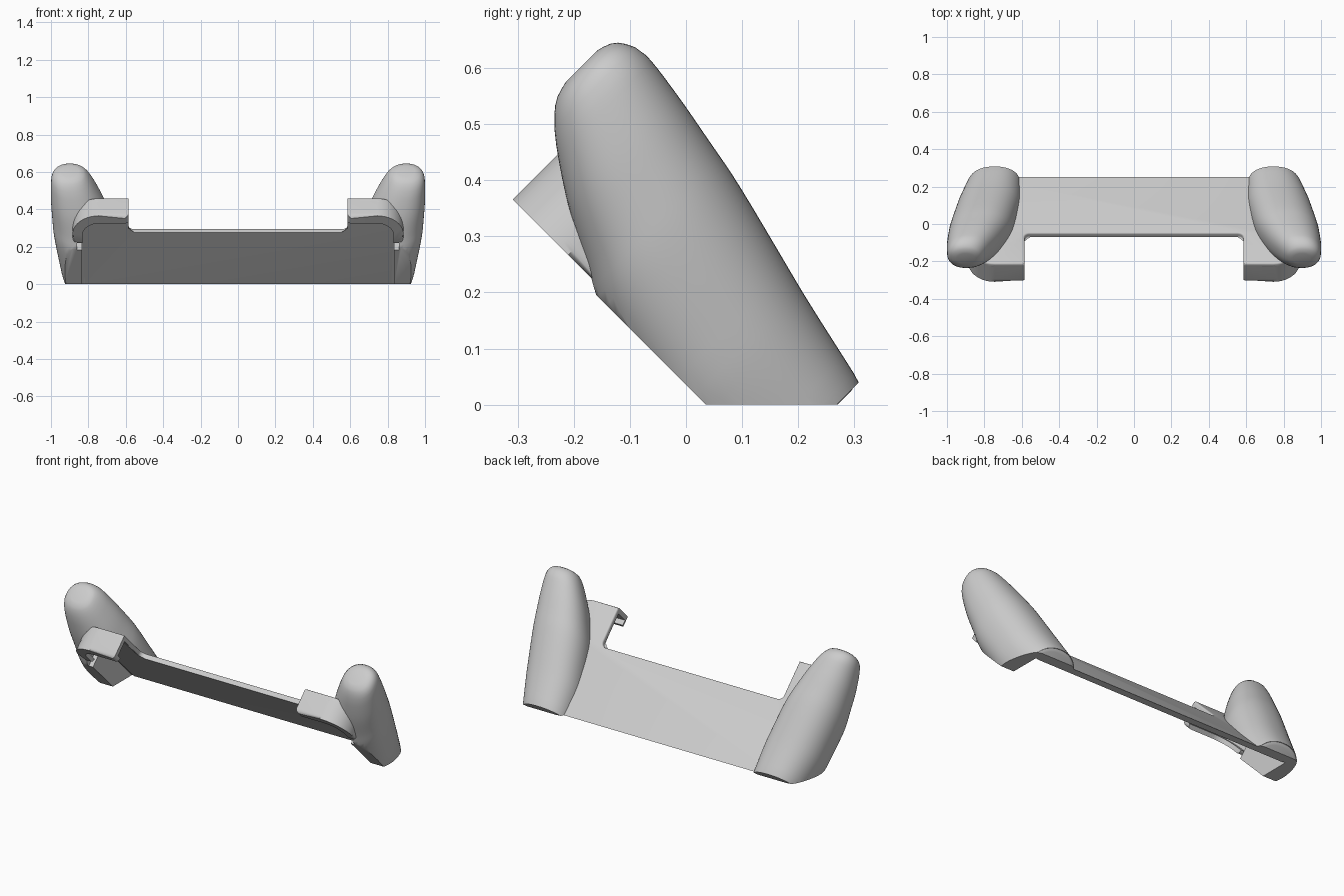
import bpy, bmesh, math
from mathutils import Vector

if "Cube" in bpy.data.objects:
    bpy.data.objects.remove(bpy.data.objects["Cube"])

grey = bpy.data.materials.new("light grey plastic")
grey.use_nodes = True
grey.diffuse_color = (0.6, 0.6, 0.6, 1)
grey.node_tree.nodes["Principled BSDF"].inputs["Base Color"].default_value = (0.6, 0.6, 0.6, 1)

S = math.sqrt(0.5)


def tilt(x, v, w):
    """x across, v up the leaning plate, w out of its back."""
    return Vector((x, (w - v) * S, (w + v) * S))


def finish(name, bm, helper=False):
    bmesh.ops.recalc_face_normals(bm, faces=bm.faces)
    mesh = bpy.data.meshes.new(name)
    bm.to_mesh(mesh)
    bm.free()
    obj = bpy.data.objects.new(name, mesh)
    bpy.context.collection.objects.link(obj)
    mesh.materials.append(grey)
    if helper:
        obj.hide_render = True
        obj.hide_viewport = True
        obj.display_type = 'WIRE'
    return obj


def extrude(name, profile, w0, w1, front=0, back=0, helper=False):
    """Extrude an (x, v) outline from w0 to w1, rounding the front or back rim."""
    bm = bmesh.new()
    lo = [bm.verts.new(tilt(x, v, w0)) for x, v in profile]
    hi = [bm.verts.new(tilt(x, v, w1)) for x, v in profile]
    bm.faces.new(lo)
    bm.faces.new(hi)
    n = len(lo)
    for i in range(n):
        j = (i + 1) % n
        bm.faces.new((lo[i], lo[j], hi[j], hi[i]))
    for ring, size in ((lo, front), (hi, back)):
        if size:
            rim = [bm.edges.get((ring[i], ring[(i + 1) % n])) for i in range(n)]
            bmesh.ops.bevel(bm, geom=rim, offset=size, segments=4, profile=0.5, affect='EDGES')
    return finish(name, bm, helper)


def arc(cx, cv, r, a0, a1, n=10):
    angles = [math.radians(a0 + (a1 - a0) * i / n) for i in range(n + 1)]
    return [(cx + r * math.cos(a), cv + r * math.sin(a)) for a in angles]


def both_sides(half):
    return half + [(-x, v) for x, v in reversed(half)]


def cut(obj, *cutters):
    for c in cutters:
        mod = obj.modifiers.new(c.name, 'BOOLEAN')
        mod.object = c
        mod.operation = 'DIFFERENCE'
        mod.solver = 'EXACT'


def mirror(obj):
    mod = obj.modifiers.new("mirror", 'MIRROR')
    mod.use_axis[0] = True


def smooth(obj, angle):
    bpy.ops.object.select_all(action='DESELECT')
    obj.select_set(True)
    bpy.context.view_layer.objects.active = obj
    # Bake the cuts first so that the sharp edges are found on the final shape
    for mod in list(obj.modifiers):
        bpy.ops.object.modifier_apply(modifier=mod.name)
    bpy.ops.object.shade_smooth_by_angle(angle=math.radians(angle))


# Cutters: the floor, the device pocket, the opening inside the lips, the front plane
bm = bmesh.new()
bmesh.ops.create_cube(bm, size=4)
bmesh.ops.translate(bm, verts=bm.verts, vec=(0, 0, -2))
floor = finish("floor_cutter", bm, True)
pocket_half = [(0.835, -0.6), (0.835, 0.235), (0.862, 0.235)] + arc(0.742, 0.33, 0.12, 0, 90)
pocket = extrude("pocket_cutter", both_sides(pocket_half), 0.065, 0.15, helper=True)
grip_pocket = extrude("grip_pocket_cutter", both_sides(pocket_half), -0.6, 0.15, helper=True)
opening_half = [(0.835, -0.6)] + arc(0.742, 0.33, 0.09, 0, 90)
opening = extrude("opening_cutter", both_sides(opening_half), -0.6, 0.07, helper=True)
front = extrude("front_cutter", [(-2, -2), (2, -2), (2, 2), (-2, 2)], -2, 0.025, helper=True)

# Back plate with an upward arm at each end
outer = arc(0.745, 0.337, 0.14, 0, 90)
plate_half = ([(0.82, -0.4), (0.82, 0.26), (0.885, 0.26)] + outer + [(0.585, 0.477)]
              + arc(0.555, 0.275, 0.03, 0, -90, 6))
plate = extrude("back_plate", both_sides(plate_half), 0.147, 0.177, 0.008, 0.01)
cut(plate, floor)
smooth(plate, 35)

# Hooked ears at the top corners
ear = extrude("corner_hooks", [(0.585, 0.26), (0.885, 0.26)] + outer + [(0.585, 0.477)],
              0.04, 0.165, front=0.02)
cut(ear, pocket, opening)
mirror(ear)
smooth(ear, 35)

# Handles: (v, inner x, outer x, front w, back w) at each station
stations = [
    (-0.191, 0.615, 0.875, -0.03, 0.225),
    (-0.186, 0.604, 0.888, -0.045, 0.243),
    (-0.172, 0.600, 0.897, -0.05, 0.251),
    (0.0, 0.607, 0.945, -0.05, 0.290),
    (0.2, 0.645, 0.982, 0.0, 0.341),
    (0.3, 0.680, 0.993, 0.05, 0.361),
    (0.4, 0.725, 1.0, 0.103, 0.379),
    (0.49, 0.775, 1.0, 0.163, 0.390),
    (0.53, 0.803, 0.992, 0.198, 0.379),
    (0.55, 0.825, 0.972, 0.226, 0.360),
    (0.558, 0.852, 0.945, 0.255, 0.335),
]


def blend(p, q, r, s, t):
    return [0.5 * (2 * b + (c - a) * t + (2 * a - 5 * b + 4 * c - d) * t * t
                   + (3 * b - a - 3 * c + d) * t ** 3) for a, b, c, d in zip(p, q, r, s)]


def section(x0, x1, w0, w1, count=56, power=2.25):
    points = []
    for i in range(count):
        a = math.tau * i / count
        c, s = math.cos(a), math.sin(a)
        x = (x0 + x1) / 2 + (x1 - x0) / 2 * math.copysign(abs(c) ** (2 / power), c)
        w = (w0 + w1) / 2 + (w1 - w0) / 2 * math.copysign(abs(s) ** (2 / power), s)
        points.append((x, w))
    return points


rows = []
last = len(stations) - 1
for i in range(last):
    p, s = stations[max(i - 1, 0)], stations[min(i + 2, last)]
    q, r = stations[i], stations[i + 1]
    if r[0] - q[0] > 0.1:  # long spans: keep the tangents even
        p = [2 * b - c for b, c in zip(q, r)]
    steps = 5 if r[0] - q[0] > 0.05 else 2
    rows += [blend(p, q, r, s, k / steps) for k in range(steps)]
rows.append(stations[last])

bm = bmesh.new()
rings = [[bm.verts.new(tilt(x, row[0], w)) for x, w in section(*row[1:])] for row in rows]
for a, b in zip(rings, rings[1:]):
    for i in range(len(a)):
        j = (i + 1) % len(a)
        bm.faces.new((a[i], a[j], b[j], b[i]))
bm.faces.new(rings[0])
bm.faces.new(rings[-1])
grip = finish("handles", bm)
cut(grip, grip_pocket, front, floor)
mirror(grip)
smooth(grip, 40)
